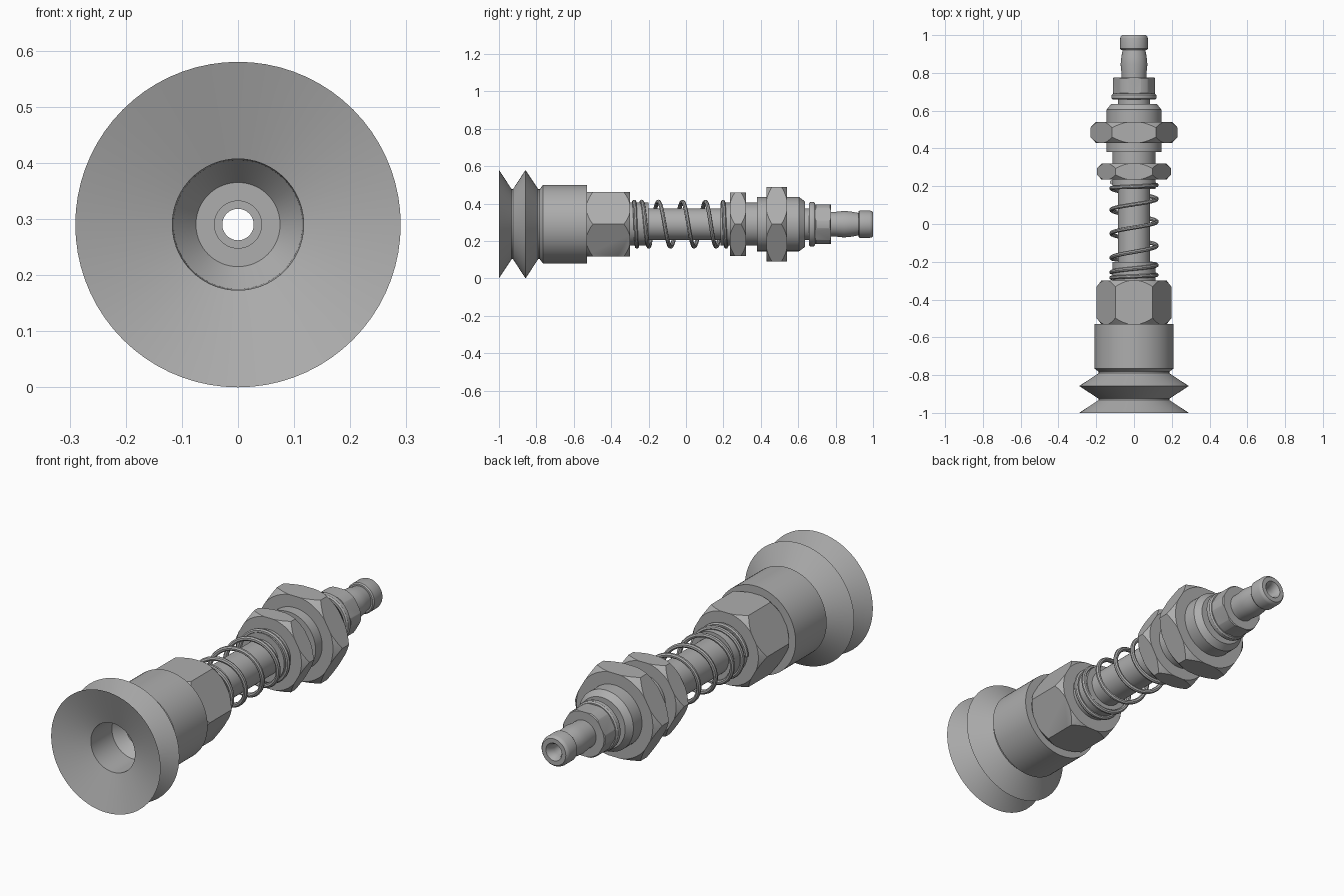
import bpy, bmesh
from math import sin, cos, pi, tau
from mathutils import Vector

if "Cube" in bpy.data.objects:
    bpy.data.objects.remove(bpy.data.objects["Cube"], do_unlink=True)

AXIS_Z = 0.29

grey = bpy.data.materials.new("plain_grey")
grey.use_nodes = True
GREY = (0.42, 0.42, 0.42, 1)
grey.diffuse_color = GREY
grey.node_tree.nodes["Principled BSDF"].inputs["Base Color"].default_value = GREY


def select(obj):
    bpy.ops.object.select_all(action="DESELECT")
    obj.select_set(True)
    bpy.context.view_layer.objects.active = obj


def smooth(obj):
    select(obj)
    bpy.ops.object.shade_smooth_by_angle(angle=0.5)


def lathe(name, profile, segments=72):
    """Spin a closed (radius, y) profile round the long axis."""
    bm = bmesh.new()
    rings = []
    for i in range(segments):
        a = tau * i / segments
        rings.append([bm.verts.new((r * cos(a), y, AXIS_Z + r * sin(a)))
                      for r, y in profile])
    n = len(profile)
    for i in range(segments):
        here, there = rings[i], rings[(i + 1) % segments]
        for j in range(n):
            k = (j + 1) % n
            bm.faces.new((here[j], here[k], there[k], there[j]))
    bmesh.ops.recalc_face_normals(bm, faces=bm.faces)
    mesh = bpy.data.meshes.new(name)
    bm.to_mesh(mesh)
    bm.free()
    obj = bpy.data.objects.new(name, mesh)
    bpy.context.collection.objects.link(obj)
    mesh.materials.append(grey)
    smooth(obj)
    return obj


def hex_nut(name, y0, y1, corner, limit, bore, chamfer):
    """Hexagonal prism trimmed by a chamfered ring."""
    bpy.ops.mesh.primitive_cylinder_add(
        vertices=6, radius=corner, depth=y1 - y0,
        location=(0, (y0 + y1) / 2, AXIS_Z), rotation=(pi / 2, pi / 2, 0))
    nut = bpy.context.object
    nut.name = name
    bpy.ops.object.transform_apply(location=True, rotation=True, scale=True)
    # Turn the prism so that two corners point sideways
    widest = max(abs(v.co.x) for v in nut.data.vertices)
    if widest < corner * 0.95:
        for v in nut.data.vertices:
            v.co.x, v.co.z = v.co.z - AXIS_Z, v.co.x + AXIS_Z
        nut.data.flip_normals()
    nut.data.materials.append(grey)
    end = corner * 0.872
    ring = lathe(name + "_cutter", [
        (bore, y0 - 0.001), (end, y0 - 0.001), (limit, y0 + chamfer),
        (limit, y1 - chamfer), (end, y1 + 0.001), (bore, y1 + 0.001)])
    ring.hide_render = True
    trim = nut.modifiers.new("trim", "BOOLEAN")
    trim.operation = "INTERSECT"
    trim.solver = "EXACT"
    trim.object = ring
    select(nut)
    bpy.ops.object.modifier_apply(modifier="trim")
    bpy.data.objects.remove(ring, do_unlink=True)
    smooth(nut)
    return nut


# Bellows cup with its stepped hollow
lathe("suction_cup", [
    (0.29, -1.0), (0.187, -0.932), (0.187, -0.925), (0.29, -0.858),
    (0.187, -0.79), (0.187, -0.782), (0.21, -0.765), (0.21, -0.53),
    (0.042, -0.53), (0.042, -0.74), (0.075, -0.74), (0.115, -0.79),
    (0.117, -0.947)])

# Hollow rod with its two spring seats
lathe("plunger_rod", [
    (0.10, -0.55), (0.115, -0.5), (0.115, -0.2), (0.085, -0.2),
    (0.085, 0.5), (0.028, 0.5), (0.028, -0.55)])

# Threaded sleeve held by the two nuts
lathe("threaded_sleeve", [
    (0.08, 0.185), (0.115, 0.185), (0.115, 0.38), (0.145, 0.38),
    (0.145, 0.605), (0.122, 0.635), (0.08, 0.635)])

# Nuts
hex_nut("cup_nut", -0.53, -0.30, 0.198, 0.198, 0.08, 0.032)
hex_nut("small_lock_nut", 0.235, 0.32, 0.196, 0.196, 0.08, 0.026)
hex_nut("large_lock_nut", 0.43, 0.54, 0.231, 0.231, 0.08, 0.03)
hex_nut("fitting_nut", 0.69, 0.775, 0.122, 0.112, 0.045, 0.004)

# Washer with a rounded rim
lathe("fitting_washer", [
    (0.05, 0.658), (0.112, 0.658), (0.118, 0.664), (0.12, 0.674),
    (0.118, 0.684), (0.112, 0.69), (0.05, 0.69)])

# Hose barb at the back
lathe("hose_barb", [
    (0.085, 0.45), (0.085, 0.7), (0.066, 0.7), (0.066, 0.8),
    (0.071, 0.845), (0.067, 0.885), (0.06, 0.922), (0.068, 0.922),
    (0.073, 0.928), (0.073, 0.983), (0.070, 0.993), (0.063, 1.0),
    (0.042, 1.0), (0.032, 0.985), (0.028, 0.96), (0.028, 0.45)])

# Coil spring, closed up at both ends
turn_y = [-0.285, -0.255, -0.18, -0.05, 0.075, 0.19, 0.222]
STEPS = 32
points = []
for k in range(len(turn_y) - 1):
    for s in range(STEPS):
        t = s / STEPS
        y = turn_y[k] + (turn_y[k + 1] - turn_y[k]) * t
        points.append(Vector((-0.12 * cos(tau * t), y, AXIS_Z + 0.12 * sin(tau * t))))
curve = bpy.data.curves.new("coil_spring", "CURVE")
curve.dimensions = "3D"
curve.bevel_depth = 0.011
curve.bevel_resolution = 2
curve.use_fill_caps = True
spline = curve.splines.new("POLY")
spline.points.add(len(points) - 1)
for p, co in zip(spline.points, points):
    p.co = (*co, 1)
spring = bpy.data.objects.new("coil_spring", curve)
bpy.context.collection.objects.link(spring)
curve.materials.append(grey)
select(spring)
bpy.ops.object.convert(target="MESH")
smooth(bpy.context.object)
